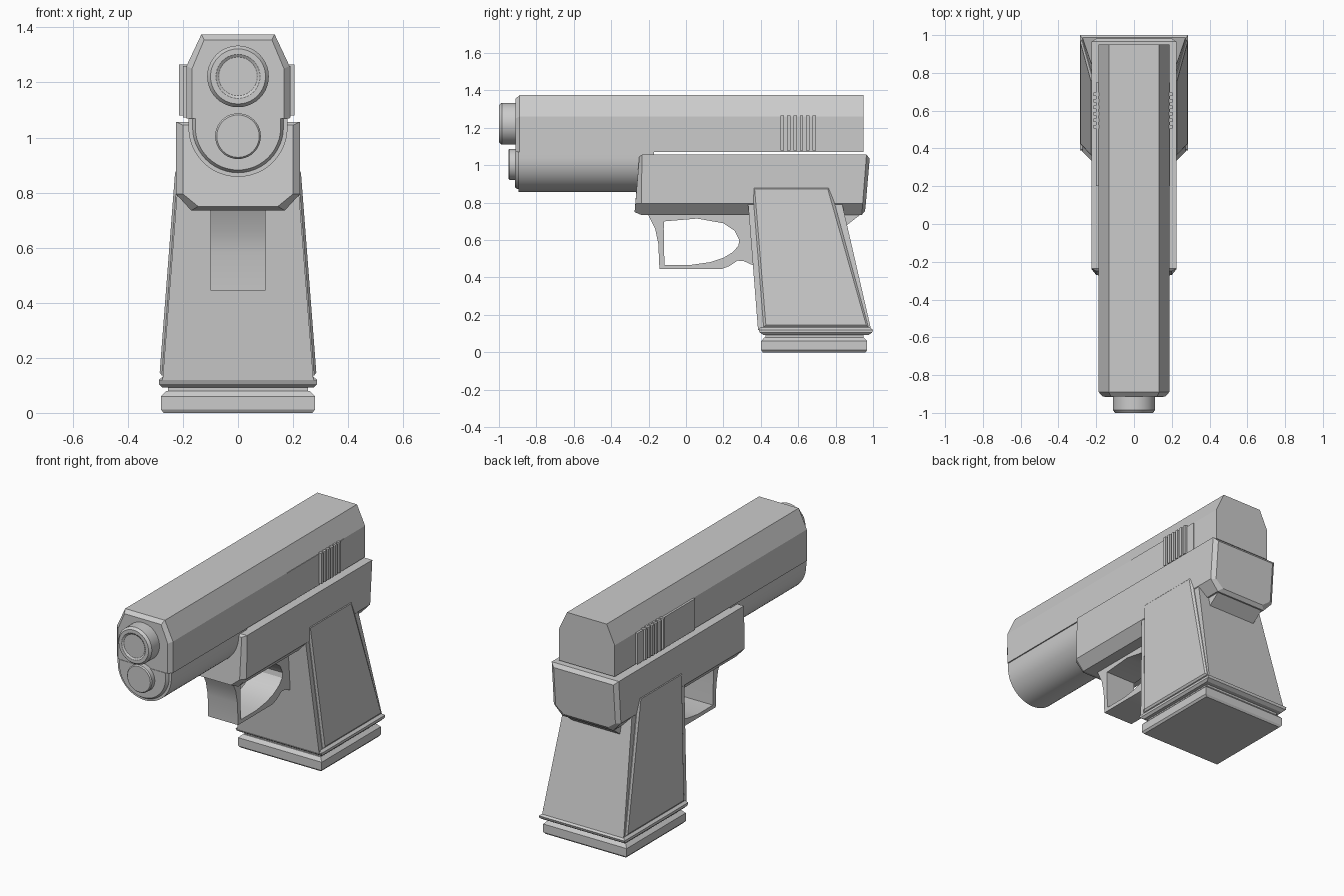
import bpy, bmesh
from math import sin, cos, pi, radians

if "Cube" in bpy.data.objects:
    bpy.data.objects.remove(bpy.data.objects["Cube"], do_unlink=True)

grey = bpy.data.materials.new("plain grey")
grey.use_nodes = True
grey.diffuse_color = (0.6, 0.6, 0.6, 1)
grey.node_tree.nodes["Principled BSDF"].inputs["Base Color"].default_value = grey.diffuse_color


def loft(name, rings, smooth=False, closed=False):
    """Skin matching rings of points; cap the ends, or join last to first."""
    bm = bmesh.new()
    loops = [[bm.verts.new(p) for p in ring] for ring in rings]
    pairs = list(zip(loops, loops[1:]))
    if closed:
        pairs.append((loops[-1], loops[0]))
    else:
        bm.faces.new(loops[0])
        bm.faces.new(loops[-1])
    n = len(loops[0])
    for a, b in pairs:
        for i in range(n):
            j = (i + 1) % n
            bm.faces.new((a[i], a[j], b[j], b[i]))
    bmesh.ops.recalc_face_normals(bm, faces=bm.faces)
    mesh = bpy.data.meshes.new(name)
    bm.to_mesh(mesh)
    bm.free()
    mesh.materials.append(grey)
    ob = bpy.data.objects.new(name, mesh)
    bpy.context.collection.objects.link(ob)
    if smooth:
        bpy.ops.object.select_all(action='DESELECT')
        ob.select_set(True)
        bpy.context.view_layer.objects.active = ob
        bpy.ops.object.shade_smooth_by_angle(angle=radians(30))
    return ob


def box(name, x0, x1, y0, y1, z0, z1):
    return loft(name, [[(x0, y0, z), (x1, y0, z), (x1, y1, z), (x0, y1, z)] for z in (z0, z1)])


def turned(name, z, profile):
    """Round part along y from (y, radius) pairs."""
    angles = [2 * pi * i / 40 for i in range(40)]
    return loft(name, [[(r * cos(a), y, z + r * sin(a)) for a in angles] for y, r in profile], True)


def slab_stack(name, levels):
    """Stacked rectangles from (z, front, back, half width)."""
    return loft(name, [[(-h, a, z), (h, a, z), (h, b, z), (-h, b, z)] for z, a, b, h in levels])


# Slide with chamfered top and a small front bevel
def slide_ring(y, d):
    w, t = 0.187 - d, 1.375 - d
    return [(-w, y, 1.07), (w, y, 1.07), (w, y, 1.26 - d / 2), (0.133 - d / 2, y, t),
            (d / 2 - 0.133, y, t), (-w, y, 1.26 - d / 2)]


loft("slide", [slide_ring(-0.912, 0.02), slide_ring(-0.89, 0), slide_ring(0.95, 0)])


# Rounded dust cover under the slide, with a raised front face
def u_ring(y, r):
    arc = [pi + pi * i / 24 for i in range(25)]
    return [(-r, y, 1.07)] + [(r * cos(a), y, 1.037 + r * sin(a)) for a in arc] + [(r, y, 1.07)]


loft("dust_cover", [u_ring(-0.895, 0.18), u_ring(-0.17, 0.18)], True)
loft("dust_cover_face", [u_ring(-0.915, 0.155), u_ring(-0.9, 0.165), u_ring(-0.88, 0.165)], True)

# Barrel with a shallow dished muzzle, and guide rod below
turned("barrel", 1.222, [(-0.87, 0.112), (-0.985, 0.112), (-1, 0.1), (-1, 0.08), (-0.993, 0.07)])
turned("guide_rod", 1.005, [(-0.87, 0.083), (-0.943, 0.083), (-0.95, 0.077)])

# Side panels and grip serrations on the slide
for side, word, out in ((1, "left", 0.205), (-1, "right", 0.215)):
    box(word + "_slide_panel", side * 0.17, side * (out - 0.015), 0.2, 0.75, 1.072, 1.26)
    for i in range(6):
        y = 0.506 + i * 0.0342
        box(f"{word}_serration_{i + 1}", side * 0.17, side * out, y, y + 0.018, 1.08, 1.265)


# Frame body: slanted ends, chamfered lower edges
def frame_ring(top_y, low_y, w, top, low):
    slope = low_y + (top_y - low_y) * 0.18
    return [(-w, top_y, top), (w, top_y, top), (w, slope, 0.795),
            (w - 0.055, low_y, low), (0.055 - w, low_y, low), (-w, slope, 0.795)]


loft("frame", [frame_ring(-0.25, -0.275, 0.2, 1.045, 0.75), frame_ring(-0.235, -0.24, 0.225, 1.057, 0.735),
               frame_ring(0.965, 0.94, 0.225, 1.057, 0.735), frame_ring(0.982, 0.957, 0.2, 1.035, 0.755)])

# Wedge at the back of the frame
loft("rear_tang", [[(x, 0.78, 0.75), (x, 0.95, 0.75), (x, 0.86, 0.68), (x, 0.78, 0.66)]
                   for x in (-0.16, 0.16)])

# Trigger guard: outer and inner outlines as (y, z), widened across x
outer = [(-0.21, 0.75), (-0.165, 0.66), (-0.148, 0.58), (-0.142, 0.445), (0.05, 0.445), (0.19, 0.445),
         (0.23, 0.46), (0.275, 0.49), (0.31, 0.487), (0.37, 0.46), (0.39, 0.6), (0.36, 0.75), (0.1, 0.75)]
inner = [(-0.117, 0.7), (-0.119, 0.66), (-0.118, 0.58), (-0.115, 0.468), (0.03, 0.468), (0.13, 0.482),
         (0.2, 0.505), (0.25, 0.535), (0.28, 0.57), (0.285, 0.6), (0.26, 0.65), (0.2, 0.69), (0.06, 0.715)]
loft("trigger_guard", [[(x, y, z) for y, z in line] for x, line in
                       ((-0.1, outer), (0.1, outer), (0.1, inner), (-0.1, inner))], True, True)

# Grip, its bottom lip, neck and base plate
slab_stack("grip", [(0.12, 0.385, 0.99, 0.274), (0.88, 0.325, 0.815, 0.215)])
slab_stack("grip_lip", [(0.092, 0.415, 0.975, 0.275), (0.105, 0.395, 0.995, 0.287),
                        (0.12, 0.388, 1.0, 0.287), (0.135, 0.4, 0.98, 0.27)])
slab_stack("magazine_neck", [(0.06, 0.425, 0.95, 0.255), (0.1, 0.425, 0.95, 0.255)])
slab_stack("base_plate", [(0, 0.41, 0.96, 0.27), (0.012, 0.402, 0.968, 0.28),
                          (0.06, 0.402, 0.968, 0.28), (0.08, 0.42, 0.95, 0.26)])


# Raised side panels on the grip
def panel_ring(side, lift, d):
    outline = [(0.355 + d, 0.885 - d), (0.77 - d, 0.885 - d), (0.975 - d, 0.135 + d), (0.415 + d, 0.135 + d)]
    return [(side * (0.215 + (0.88 - z) * 0.077 + lift), y, z) for y, z in outline]


for side, word in ((1, "left"), (-1, "right")):
    loft(word + "_grip_panel", [panel_ring(side, -0.02, 0), panel_ring(side, 0.004, 0),
                                panel_ring(side, 0.013, 0.012)])
